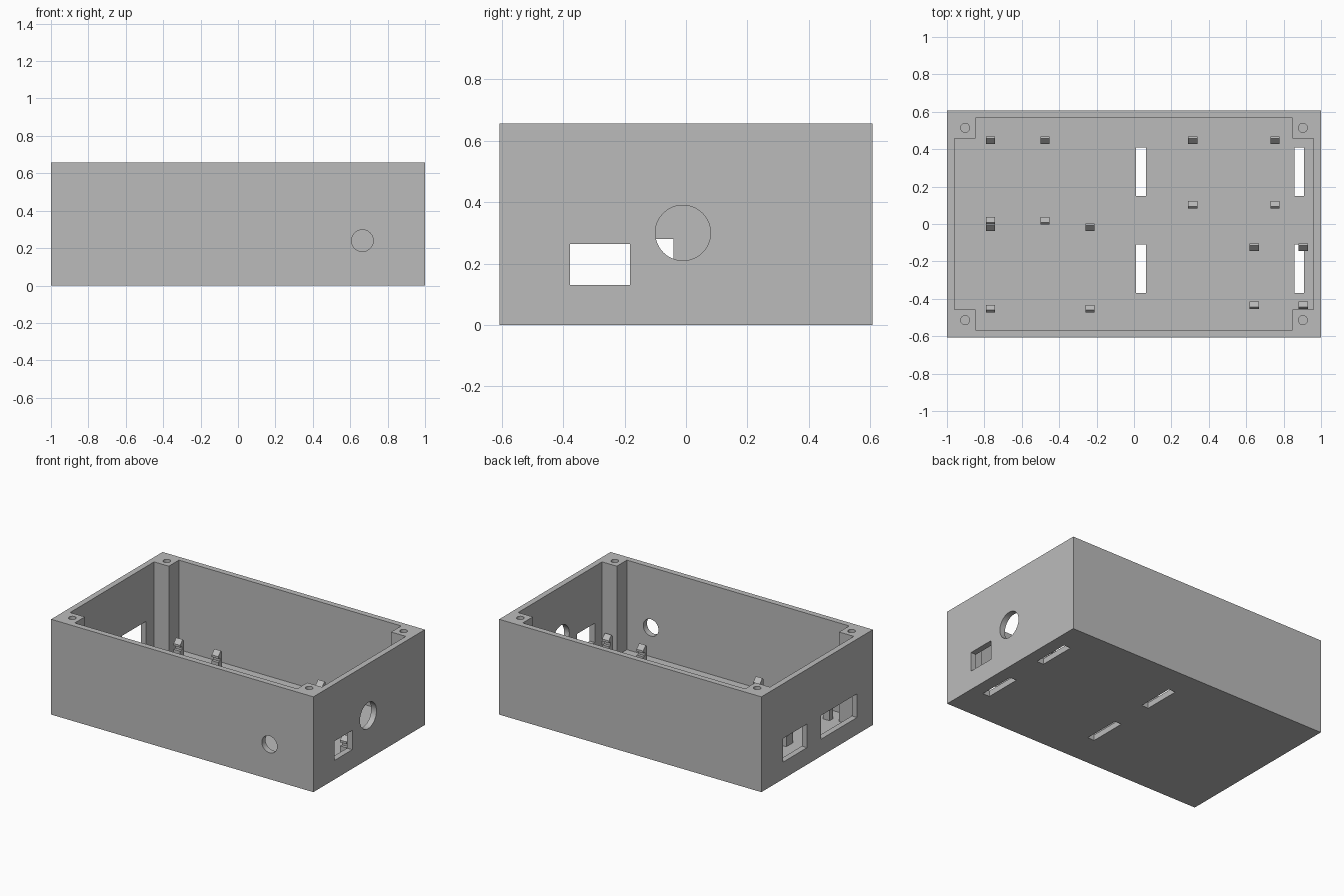
import bpy, bmesh

if "Cube" in bpy.data.objects:
    bpy.data.objects.remove(bpy.data.objects["Cube"], do_unlink=True)

grey = bpy.data.materials.new("plain grey")
grey.use_nodes = True
COLOUR = (0.5, 0.5, 0.5, 1)
grey.diffuse_color = COLOUR
grey.node_tree.nodes["Principled BSDF"].inputs["Base Color"].default_value = COLOUR

HX, HY, TOP = 1.0, 0.607, 0.657   # outer half sizes and height
WALL = 0.04
POST_X, POST_Y = 0.848, 0.457     # inner corners of the posts


def prism(name, points, shift):
    """Closed solid: a polygon swept along a vector."""
    bm = bmesh.new()
    face = bm.faces.new([bm.verts.new(p) for p in points])
    swept = bmesh.ops.extrude_face_region(bm, geom=[face])["geom"]
    bmesh.ops.translate(bm, vec=shift, verts=[v for v in swept if isinstance(v, bmesh.types.BMVert)])
    bmesh.ops.recalc_face_normals(bm, faces=bm.faces)
    mesh = bpy.data.meshes.new(name)
    bm.to_mesh(mesh)
    bm.free()
    obj = bpy.data.objects.new(name, mesh)
    bpy.context.collection.objects.link(obj)
    mesh.materials.append(grey)
    return obj


def box(name, x, y, z):
    corners = [(x[0], y[0], z[0]), (x[1], y[0], z[0]), (x[1], y[1], z[0]), (x[0], y[1], z[0])]
    return prism(name, corners, (0, 0, z[1] - z[0]))


def cylinder(name, centre, radius, depth, turn=(0, 0, 0)):
    bpy.ops.mesh.primitive_cylinder_add(vertices=48, radius=radius, depth=depth,
                                        location=centre, rotation=turn)
    obj = bpy.context.object
    obj.name = name
    obj.data.materials.append(grey)
    return obj


def cut(target, cutter):
    cutter.hide_render = True
    mod = target.modifiers.new("cut", 'BOOLEAN')
    mod.operation = 'DIFFERENCE'
    mod.solver = 'EXACT'
    mod.object = cutter
    bpy.context.view_layer.objects.active = target
    bpy.ops.object.modifier_apply(modifier=mod.name)
    bpy.data.objects.remove(cutter, do_unlink=True)


# Open box with a cross-shaped cavity that leaves corner posts
case = box("case", (-HX, HX), (-HY, HY), (0, TOP))
ix, iy = HX - WALL, HY - WALL
quarter = [(ix, POST_Y), (POST_X, POST_Y), (POST_X, iy)]
outline = []
for sx, sy, step in ((1, 1, 1), (-1, 1, -1), (-1, -1, 1), (1, -1, -1)):
    outline += [(sx * x, sy * y, WALL) for x, y in quarter[::step]]
cut(case, prism("cavity", outline, (0, 0, TOP)))

# Blind screw holes in the posts
for sx in (-1, 1):
    for sy in (-1, 1):
        cut(case, cylinder("screw_hole", (sx * 0.903, sy * 0.514, TOP), 0.024, 0.5))

# Floor slots
for x in (0.037, 0.884):
    for y in (-0.24, 0.28):
        cut(case, box("slot", (x - 0.026, x + 0.026), (y - 0.13, y + 0.13), (-0.1, 0.1)))

# Side openings
right = (HX - 0.1, HX + 0.1)
left = (-HX - 0.1, -HX + 0.1)
cut(case, box("right_port", right, (-0.378, -0.183), (0.131, 0.264)))
cut(case, box("left_small_port", left, (0.11, 0.37), (0.117, 0.28)))
cut(case, box("left_large_port", left, (-0.435, -0.04), (0.117, 0.28)))
QUARTER_TURN = 1.570796
cut(case, cylinder("right_hole", (HX, -0.01, 0.3), 0.09, 0.2, (0, QUARTER_TURN, 0)))
cut(case, cylinder("front_hole", (0.665, -HY, 0.24), 0.058, 0.2, (QUARTER_TURN, 0, 0)))

# Snap clips in facing pairs: ledge, notch and hooked, ridged head
CLIP = [(0, 0.03), (0.04, 0.03), (0.04, 0.11), (0.02, 0.11), (0.02, 0.135),
        (0.04, 0.135), (0.04, 0.15), (0.011, 0.18), (0, 0.168)]


def clip(x, outer_y, inward):
    points = [(x - 0.025, outer_y + inward * u, z) for u, z in CLIP]
    prism("snap_clip", points, (0.05, 0, 0))


BOARDS = [((-0.767, -0.476), -0.002, 0.469),
          ((-0.767, -0.235), -0.472, 0.003),
          ((0.315, 0.754), 0.083, 0.469),
          ((0.642, 0.904), -0.454, -0.104)]
for columns, low, high in BOARDS:
    for x in columns:
        clip(x, low, 1)
        clip(x, high, -1)

# Round holes smooth, everything else crisp
bpy.ops.object.select_all(action='DESELECT')
case.select_set(True)
bpy.context.view_layer.objects.active = case
bpy.ops.object.shade_smooth_by_angle(angle=0.5)
